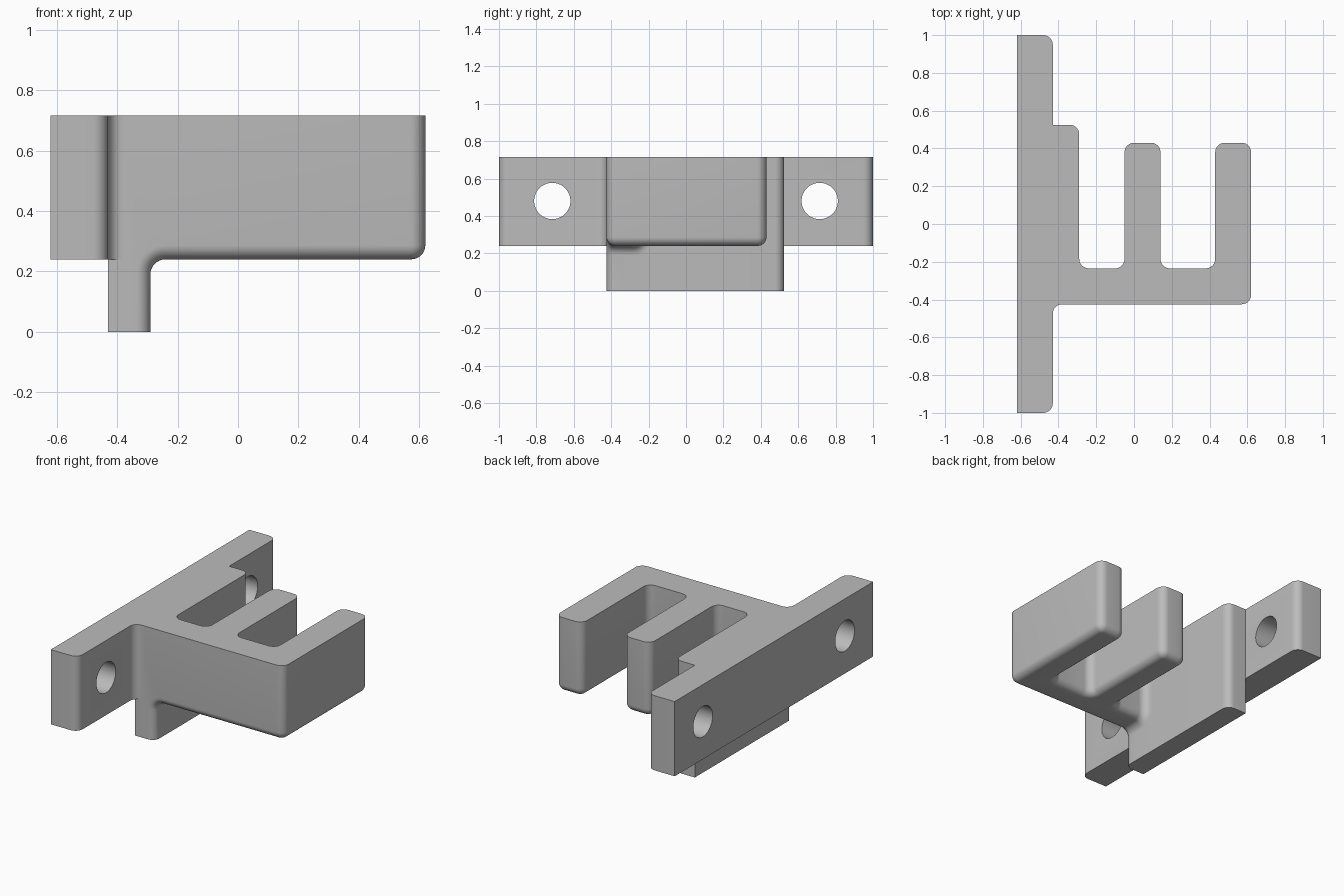
import bpy, bmesh, math
from mathutils import Vector

if "Cube" in bpy.data.objects:
    bpy.data.objects.remove(bpy.data.objects["Cube"])

R, E, SEG = 0.05, 0.047, 8          # corner radius, edge rounding, arc steps
TOP, LOW = 0.716, 0.24              # top and underside of the body
FRONT, BAR_BACK = -0.425, -0.235    # faces of the cross bar
PLATE, WALL = -0.29, -0.43          # faces of the drop plate and wall plate

grey = bpy.data.materials.new("plain grey")
grey.use_nodes = True
grey.diffuse_color = (0.5, 0.5, 0.5, 1)
grey.node_tree.nodes["Principled BSDF"].inputs["Base Color"].default_value = (0.5, 0.5, 0.5, 1)


def quarter(r):
    """Steps along a quarter round as (distance from the edge, offset)."""
    angles = [math.pi / 2 * i / SEG for i in range(SEG + 1)]
    return [(r * (1 - math.sin(a)), r * (1 - math.cos(a))) for a in angles]


def outline(corners, inset):
    """Right-angled outline, counter-clockwise; corners are (u, v, radius, next edge is soft)."""
    pts, n = [], len(corners)
    for i, (u, v, r, soft) in enumerate(corners):
        p, before, after = Vector((u, v)), corners[i - 1], corners[(i + 1) % n]
        a = (p - Vector(before[:2])).normalized()
        b = (Vector(after[:2]) - p).normalized()
        p += inset * (before[3] * Vector((-a.y, a.x)) + soft * Vector((-b.y, b.x)))
        if r == 0:
            pts.append(p)
            continue
        r += -inset if a.cross(b) > 0 else inset
        centre = p - a * r + b * r
        for k in range(SEG + 1):
            t = math.pi / 2 * k / SEG
            pts.append(centre + r * (a * math.sin(t) - b * math.cos(t)))
    return pts


def loft(name, corners, rings, place):
    """Skin the outline through (height, inset) rings and cap both ends."""
    bm = bmesh.new()
    loops = [[bm.verts.new(place(p.x, p.y, h)) for p in outline(corners, d)] for h, d in rings]
    for lo, hi in zip(loops, loops[1:]):
        for i in range(len(lo)):
            bm.faces.new((lo[i - 1], lo[i], hi[i], hi[i - 1]))
    bm.faces.new(loops[0])
    bm.faces.new(loops[-1])
    bmesh.ops.recalc_face_normals(bm, faces=bm.faces)
    mesh = bpy.data.meshes.new(name)
    bm.to_mesh(mesh)
    bm.free()
    mesh.materials.append(grey)
    ob = bpy.data.objects.new(name, mesh)
    bpy.context.collection.objects.link(ob)
    return ob


def activate(ob):
    bpy.ops.object.select_all(action='DESELECT')
    ob.select_set(True)
    bpy.context.view_layer.objects.active = ob


def along_z(u, v, h): return (u, v, h)
def along_y(u, v, h): return (u, h, v)
def along_x(u, v, h): return (h, u, v)


# Wall plate, with the fillet against the front of the bracket
wall = loft("wall_plate", [
    (-0.62, -1, 0, 0), (WALL, -1, R, 0), (WALL, FRONT, R, 0), (-0.37, FRONT, 0, 0),
    (-0.37, -0.35, 0, 0), (WALL, -0.35, 0, 0), (WALL, 1, R, 0), (-0.62, 1, 0, 0)],
    [(LOW, 0), (TOP, 0)], along_z)

# Screw holes
for side in (-1, 1):
    bpy.ops.mesh.primitive_cylinder_add(vertices=48, radius=0.097, depth=0.6,
                                        location=(-0.525, side * 0.715, 0.48),
                                        rotation=(0, math.pi / 2, 0))
    cutter = bpy.context.object
    cutter.hide_render = True
    activate(wall)
    cut = wall.modifiers.new("screw_hole", 'BOOLEAN')
    cut.operation, cut.solver, cut.object = 'DIFFERENCE', 'EXACT', cutter
    bpy.ops.object.modifier_apply(modifier=cut.name)
    bpy.data.objects.remove(cutter)

# Drop plate
drop = loft("drop_plate", [
    (WALL, -0.33, 0, 0), (PLATE, -0.33, 0, 0), (PLATE, 0.525, R, 0), (WALL, 0.525, 0, 0)],
    [(0, 0), (TOP, 0)], along_z)

# Fork: cross bar and two prongs, rounded underneath
fork = loft("fork", [
    (-0.245, FRONT, 0, 1), (0.62, FRONT, R, 1), (0.62, 0.43, R, 1), (0.43, 0.43, R, 1),
    (0.43, BAR_BACK, R, 1), (0.14, BAR_BACK, R, 1), (0.14, 0.43, R, 1),
    (-0.05, 0.43, R, 1), (-0.05, BAR_BACK, R, 1), (-0.245, BAR_BACK, 0, 0)],
    [(TOP, 0)] + [(LOW + t, s) for t, s in quarter(E)], along_z)

# Front of the neck: rounded edge sweeping from the drop plate under the bar
neck_front = loft("neck_front", [
    (WALL, 0, 0, 0), (PLATE, 0, 0, 1), (PLATE, LOW, R, 1), (-0.235, LOW, 0, 0),
    (-0.235, TOP, 0, 0), (WALL, TOP, 0, 0)],
    [(-0.33, 0)] + [(FRONT + t, s) for t, s in quarter(E)], along_y)

# Back of the neck: bar section flaring into the drop plate
neck_back = loft("neck_back", [
    (-0.33, LOW, 0, 1), (BAR_BACK, LOW, R, 1), (BAR_BACK, TOP, 0, 0), (-0.33, TOP, 0, 0)],
    [(PLATE + t, -s) for t, s in quarter(R)], along_x)

for part in (wall, drop, fork, neck_front, neck_back):
    activate(part)
    bpy.ops.object.shade_smooth_by_angle(angle=math.radians(30))
